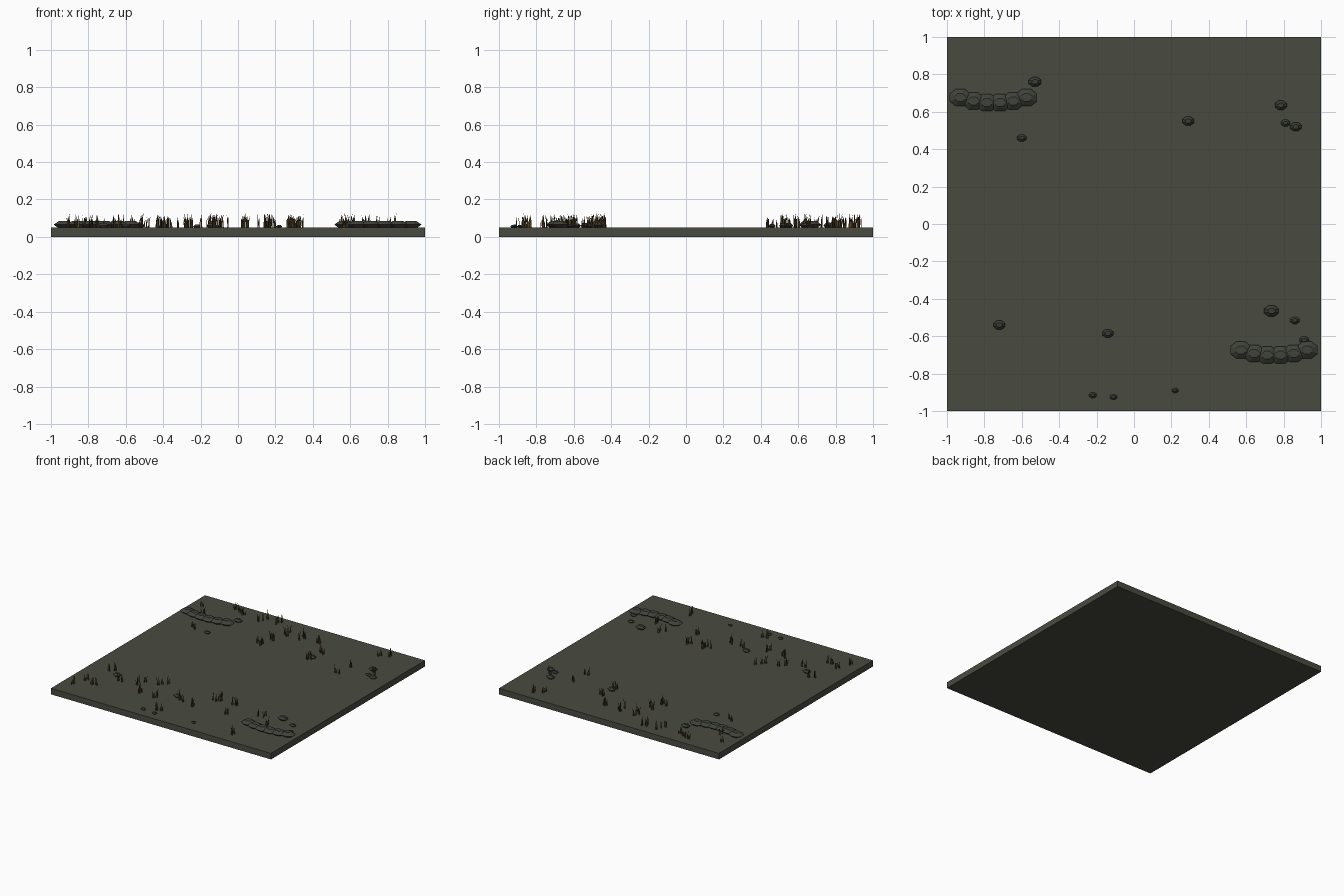
import bpy, bmesh, math, random

if "Cube" in bpy.data.objects:
    bpy.data.objects.remove(bpy.data.objects["Cube"])

random.seed(7)


def material(name, rgb):
    m = bpy.data.materials.new(name)
    m.diffuse_color = (*rgb, 1)
    m.use_nodes = True
    m.node_tree.nodes["Principled BSDF"].inputs["Base Color"].default_value = m.diffuse_color
    return m


GROUND = material("dark olive ground", (0.066, 0.071, 0.051))
STONE = material("dark grey stone", (0.042, 0.046, 0.038))
BAG = material("grey green bag", (0.050, 0.054, 0.043))
STRAW = material("brown dry grass", (0.110, 0.058, 0.018))
DARK = material("dark dry grass", (0.048, 0.036, 0.014))


def finish(name, bm, mats):
    me = bpy.data.meshes.new(name)
    bm.to_mesh(me)
    bm.free()
    for m in mats:
        me.materials.append(m)
    ob = bpy.data.objects.new(name, me)
    bpy.context.collection.objects.link(ob)
    return ob


def lump(bm, x, y, rx, ry, h, sides=8):
    """Flattened faceted lump lying on the ground: three rings and two caps."""
    rings = []
    for s, z in ((0.6, 0.0), (1.0, 0.45), (0.48, 1.0)):
        rings.append([bm.verts.new((x + rx * s * math.cos(a), y + ry * s * math.sin(a), 0.049 + h * z))
                      for a in (2 * math.pi * (i + 0.5) / sides for i in range(sides))])
    for lo, hi in zip(rings, rings[1:]):
        for i in range(sides):
            j = (i + 1) % sides
            bm.faces.new((lo[i], lo[j], hi[j], hi[i]))
    bm.faces.new(rings[0][::-1])
    bm.faces.new(rings[-1])


# Ground slab
bm = bmesh.new()
bmesh.ops.create_cube(bm, size=1)
for v in bm.verts:
    v.co = (v.co.x * 2, v.co.y * 2, (v.co.z + 0.5) * 0.05)
finish("ground_slab", bm, [GROUND])

# Two curved rows of six bags
for name, cx, cy in (("back_bag_row", -0.752, 0.648), ("front_bag_row", 0.748, -0.702)):
    bm = bmesh.new()
    for i in range(6):
        t = (i - 2.5) / 2.5
        lump(bm, cx + 0.177 * t, cy + 0.028 * t * t, 0.061, 0.05, 0.037)
    finish(name, bm, [BAG])

# Scattered stones: x, y, radius
stones = [(-0.53, 0.76, 0.036), (-0.60, 0.46, 0.027), (0.29, 0.55, 0.034),
          (0.785, 0.635, 0.035), (0.81, 0.54, 0.026), (0.865, 0.52, 0.033),
          (-0.72, -0.54, 0.034), (-0.14, -0.585, 0.032), (0.735, -0.465, 0.042),
          (0.86, -0.515, 0.027), (0.91, -0.62, 0.027), (-0.22, -0.915, 0.022),
          (-0.11, -0.925, 0.021), (0.22, -0.89, 0.019)]
bm = bmesh.new()
for x, y, r in stones:
    lump(bm, x, y, r, r * 0.75, r * 0.75)
finish("stones", bm, [STONE])


# Grass tufts made of thin upright blades
def tuft(bm, x, y):
    for _ in range(4):
        a = random.uniform(0, math.pi)
        c, s = math.cos(a), math.sin(a)
        bx, by = x + random.uniform(-0.008, 0.008), y + random.uniform(-0.008, 0.008)
        h = random.uniform(0.04, 0.078)
        lean = random.uniform(-0.012, 0.012)
        w = random.uniform(0.003, 0.005)
        pts = ((-w, 0), (w, 0), (w * 0.8 + lean * 0.3, 0.55 * h), (lean, h), (-w * 0.8 + lean * 0.3, 0.55 * h))
        f = bm.faces.new([bm.verts.new((bx + u * c, by + u * s, 0.05 + z)) for u, z in pts])
        f.material_index = 0 if random.random() < 0.6 else 1


back = [(-0.91, 0.83), (-0.82, 0.70), (-0.75, 0.49), (-0.67, 0.92), (-0.58, 0.88), (-0.39, 0.88),
        (-0.28, 0.92), (-0.16, 0.54), (-0.15, 0.65), (-0.12, 0.78), (0.05, 0.79), (0.20, 0.79),
        (0.27, 0.55), (0.32, 0.65), (0.67, 0.85), (0.75, 0.90), (0.61, 0.44), (0.62, 0.58), (0.84, 0.58)]
front = [(-0.87, -0.75), (-0.91, -0.83), (-0.75, -0.76), (-0.82, -0.50), (-0.66, -0.61), (-0.52, -0.55),
         (-0.43, -0.66), (-0.36, -0.47), (-0.26, -0.68), (-0.13, -0.87), (-0.09, -0.62), (0.04, -0.64),
         (0.14, -0.49), (0.17, -0.46), (0.35, -0.62), (0.58, -0.87), (0.31, -0.46), (0.59, -0.52), (0.69, -0.60)]
for name, spots in (("back_grass", back), ("front_grass", front)):
    bm = bmesh.new()
    for x, y in spots:
        for k in range(3 if abs(x) < 0.6 else 2):
            d = 0.0 if k == 0 else 0.04
            tuft(bm, x + random.uniform(-d, d), y + random.uniform(-d, d))
    finish(name, bm, [STRAW, DARK])
